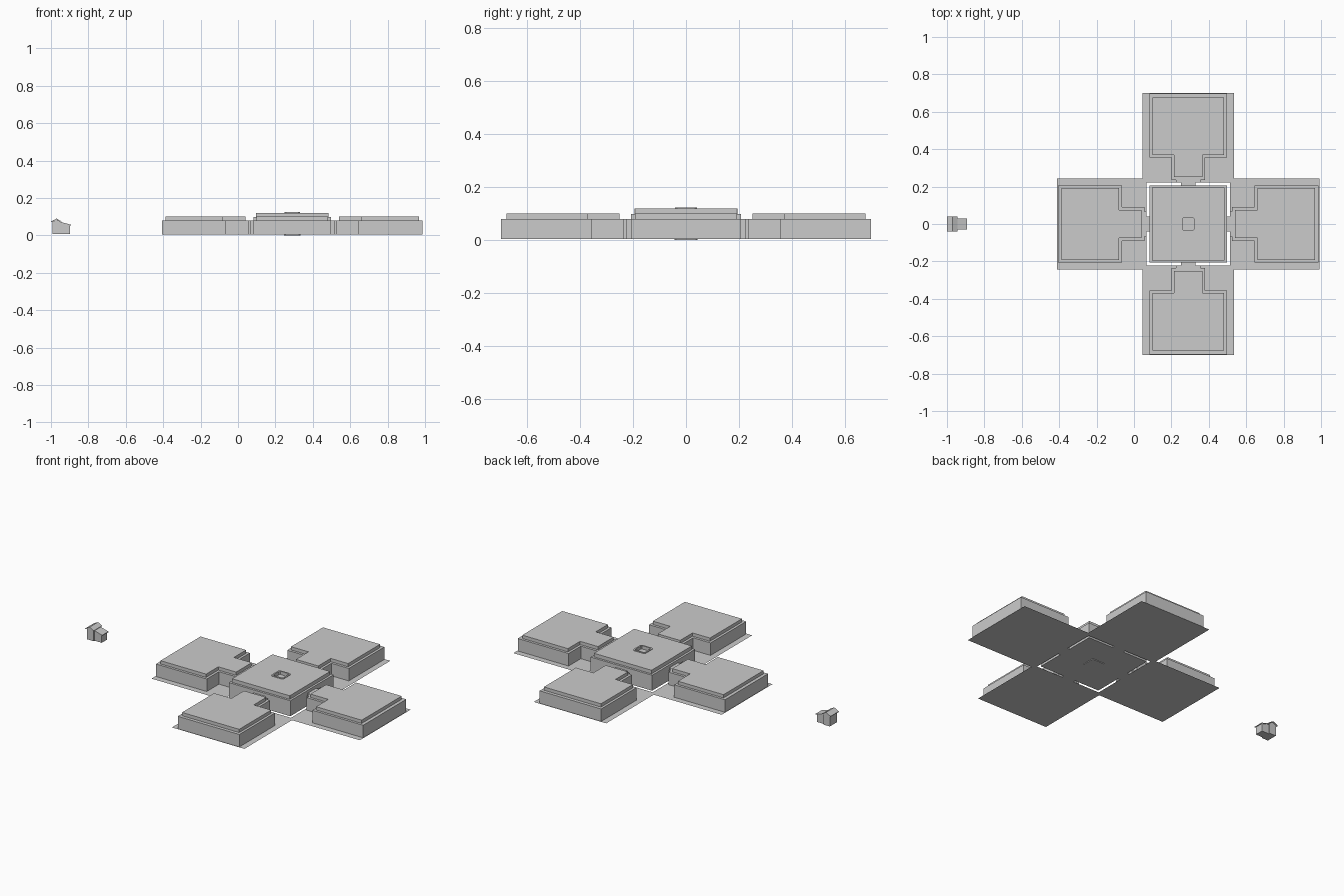
import bpy, bmesh, math
from mathutils import Matrix

if "Cube" in bpy.data.objects:
    bpy.data.objects.remove(bpy.data.objects["Cube"])

CX = 0.29          # centre of the cross-shaped building
G = 0.004          # ground pad height


def prism(name, profile, z0, z1, mat=Matrix()):
    """Extrude a plan outline from z0 to z1 (flat sheet when equal)."""
    bm = bmesh.new()
    face = bm.faces.new([bm.verts.new((x, y, z0)) for x, y in profile])
    if z1 > z0:
        ext = bmesh.ops.extrude_face_region(bm, geom=[face], use_keep_orig=True)
        for v in ext["geom"]:
            if isinstance(v, bmesh.types.BMVert):
                v.co.z = z1
    bm.transform(mat)
    bmesh.ops.recalc_face_normals(bm, faces=bm.faces)
    me = bpy.data.meshes.new(name)
    bm.to_mesh(me)
    bm.free()
    ob = bpy.data.objects.new(name, me)
    bpy.context.collection.objects.link(ob)
    return ob


def rect(x0, x1, h):
    return [(x0, -h), (x1, -h), (x1, h), (x0, h)]


def stepped(steps):
    """Symmetric outline along +x from (distance, half width) pairs."""
    return [(d, -h) for d, h in steps] + [(d, h) for d, h in reversed(steps)]


# four wings, each with pad, walls, raised roof and link to the core
wall = stepped([(0.235, 0.09), (0.355, 0.09), (0.355, 0.207), (0.697, 0.207)])
roof = stepped([(0.25, 0.075), (0.37, 0.075), (0.37, 0.192), (0.677, 0.192)])
link = stepped([(0.205, 0.04), (0.222, 0.04), (0.222, 0.066), (0.236, 0.066)])
for i, side in enumerate(("right", "back", "left", "front")):
    m = Matrix.Translation((CX, 0, 0)) @ Matrix.Rotation(i * math.pi / 2, 4, 'Z')
    prism(side + "_pad", rect(0.222, 0.701, 0.244), G, G, m)
    prism(side + "_wing_walls", wall, G, 0.08, m)
    prism(side + "_wing_roof", roof, 0.08, 0.10, m)
    prism(side + "_link", link, G, 0.08, m)

# central block and its raised roof
core = Matrix.Translation((CX, 0, 0))
prism("core_walls", rect(-0.207, 0.207, 0.207), G, 0.098, core)


def bevelled_square(h, c):
    return [(h, -h + c), (h, h - c), (h - c, h), (-h + c, h),
            (-h, h - c), (-h, -h + c), (-h + c, -h), (h - c, -h)]


# core roof with sunken skylight opening, built from nested rings
def rings(name, loops, close=True):
    bm = bmesh.new()
    vs = [[bm.verts.new((CX + x, y, z)) for x, y in p] for p, z in loops]
    for a, b in zip(vs, vs[1:]):
        for j in range(len(a)):
            k = (j + 1) % len(a)
            bm.faces.new((a[j], a[k], b[k], b[j]))
    if close:
        bm.faces.new(vs[-1])
    me = bpy.data.meshes.new(name)
    bm.to_mesh(me)
    bm.free()
    bpy.context.collection.objects.link(bpy.data.objects.new(name, me))


sq = bevelled_square
rings("core_roof", [(sq(0.194, 0.001), 0.098), (sq(0.194, 0.001), 0.12),
                    (sq(0.032, 0.005), 0.12), (sq(0.032, 0.005), 0.104)])
rings("skylight_curb", [(sq(0.041, 0.007), 0.12), (sq(0.041, 0.007), 0.124),
                        (sq(0.032, 0.005), 0.124), (sq(0.032, 0.005), 0.118)], False)
prism("floor_plate", sq(0.043, 0.006), 0.0, G, core)

# detached hut: front profiles (x, z) extruded along y
to_front = Matrix.Rotation(math.pi / 2, 4, 'X')


def hut_part(name, profile, half):
    prism(name, profile, -half, half, to_front)


hut_part("hut_walls", [(-0.992, 0.008), (-0.948, 0.008), (-0.948, 0.073),
                       (-0.97, 0.085), (-0.992, 0.073)], 0.034)
hut_part("hut_roof", [(-1.0, 0.07), (-0.97, 0.086), (-0.943, 0.072),
                      (-0.943, 0.075), (-0.97, 0.09), (-1.0, 0.074)], 0.04)
hut_part("annex_walls", [(-0.948, 0.008), (-0.899, 0.008), (-0.899, 0.056),
                         (-0.948, 0.069)], 0.026)
hut_part("annex_roof", [(-0.948, 0.068), (-0.893, 0.053), (-0.893, 0.057),
                        (-0.948, 0.072)], 0.03)
